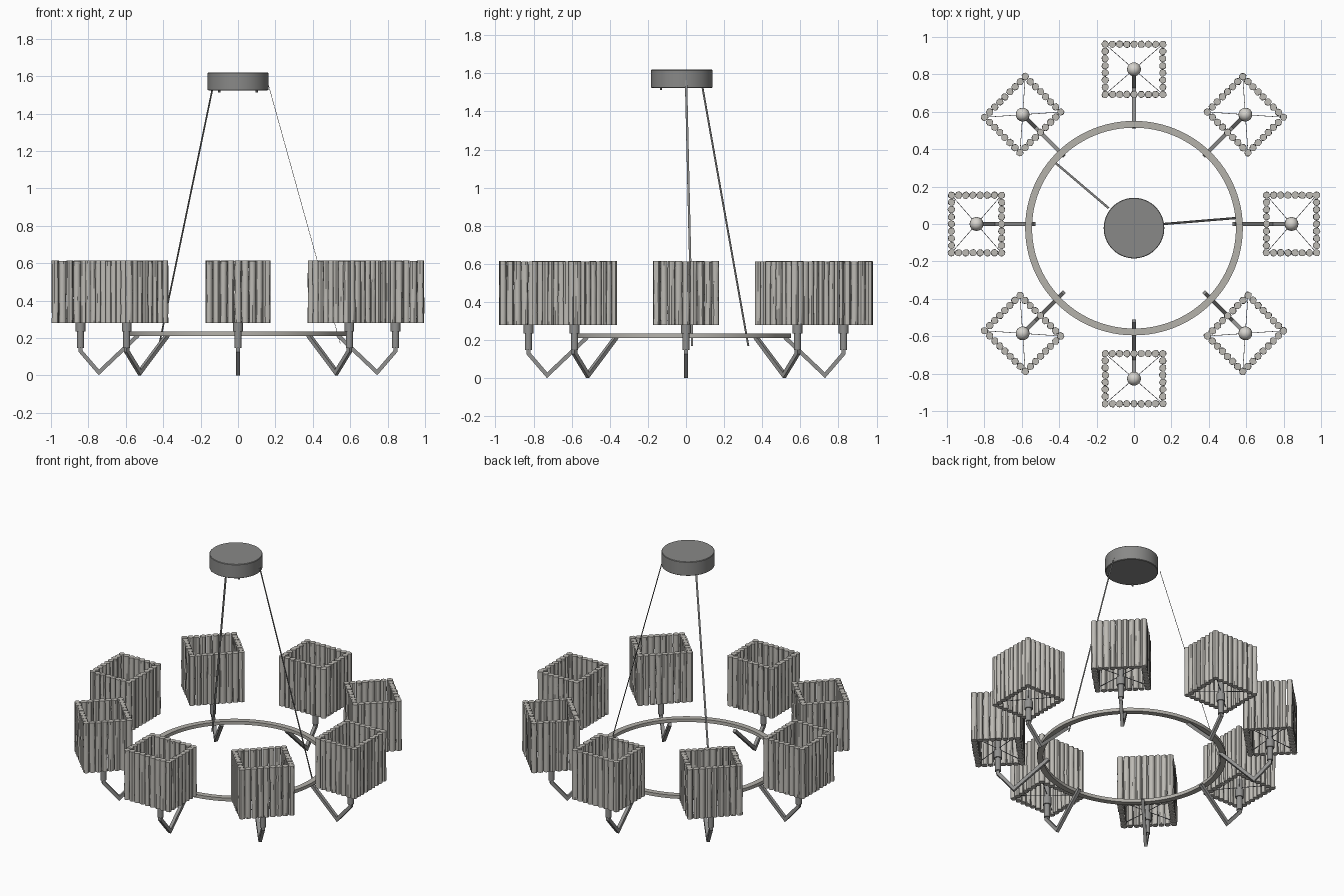
import bpy, bmesh, math, random
from mathutils import Vector, Matrix

if "Cube" in bpy.data.objects:
    bpy.data.objects.remove(bpy.data.objects["Cube"])

random.seed(4)

def mat(name, c):
    m = bpy.data.materials.new(name)
    m.diffuse_color = (*c, 1)
    m.use_nodes = True
    m.node_tree.nodes["Principled BSDF"].inputs["Base Color"].default_value = m.diffuse_color
    return m

WOOD = mat("weathered wood", (0.51, 0.495, 0.46))
RING = mat("warm grey metal", (0.46, 0.445, 0.41))
STEEL = mat("brushed steel", (0.28, 0.28, 0.275))
DARK = mat("dark grey metal", (0.25, 0.25, 0.245))
BULB = mat("bulb glass", (0.68, 0.66, 0.62))
WIRE = mat("blue grey wire", (0.20, 0.21, 0.24))

def finish(bm, name, material, smooth=True):
    bmesh.ops.recalc_face_normals(bm, faces=bm.faces)
    me = bpy.data.meshes.new(name)
    bm.to_mesh(me)
    bm.free()
    me.materials.append(material)
    ob = bpy.data.objects.new(name, me)
    bpy.context.collection.objects.link(ob)
    if smooth:
        bpy.ops.object.select_all(action='DESELECT')
        ob.select_set(True)
        bpy.context.view_layer.objects.active = ob
        bpy.ops.object.shade_smooth_by_angle(angle=math.radians(35))
    return ob

def skin(bm, rings):
    """Close a stack of vertex rings into a solid."""
    n = len(rings[0])
    for a, b in zip(rings, rings[1:]):
        for i in range(n):
            j = (i + 1) % n
            bm.faces.new((a[i], a[j], b[j], b[i]))
    bm.faces.new(rings[0])
    bm.faces.new(rings[-1])

def lathe(bm, profile, centre=(0, 0), n=20):
    """Solid of revolution from (radius, z) points."""
    skin(bm, [[bm.verts.new((centre[0] + r * math.cos(2 * math.pi * i / n),
                             centre[1] + r * math.sin(2 * math.pi * i / n), z))
               for i in range(n)] for r, z in profile])

def tube(bm, path, w, h, side):
    """Sweep a rectangular section along a path with mitred corners."""
    pts = [Vector(p) for p in path]
    side = Vector(side).normalized()
    rings = []
    for k, p in enumerate(pts):
        d1 = (p - pts[k - 1]).normalized() if k else (pts[1] - p).normalized()
        d2 = (pts[k + 1] - p).normalized() if k < len(pts) - 1 else d1
        t = (d1 + d2).normalized()
        up = side.cross(t).normalized() / max(0.3, t.dot(d1))
        rings.append([bm.verts.new(p + side * w * a + up * h * b)
                      for a, b in ((1, 1), (-1, 1), (-1, -1), (1, -1))])
    skin(bm, rings)

def stick(bm, x, y, z0, z1, r=0.0205, n=14, levels=6):
    """Upright twig with bark ridges."""
    ridge = [random.uniform(0.86, 1.0) for _ in range(n)]
    rings = []
    for k in range(levels):
        z = z0 + (z1 - z0) * k / (levels - 1)
        ring = []
        for i in range(n):
            a = 2 * math.pi * i / n
            rr = r * ridge[i] * random.uniform(0.92, 1.03)
            ring.append(bm.verts.new((x + rr * math.cos(a), y + rr * math.sin(a), z)))
        rings.append(ring)
    skin(bm, rings)

# ceiling canopy and its screws
CY = -0.022
bm = bmesh.new()
lathe(bm, [(0.158, 1.524), (0.162, 1.527), (0.162, 1.616), (0.159, 1.619)], (0, CY), 64)
finish(bm, "ceiling_canopy", DARK)
bm = bmesh.new()
for sx in (-0.1, 0.1):
    lathe(bm, [(0.006, 1.512), (0.006, 1.527)], (sx, CY - 0.11), 10)
finish(bm, "canopy_screws", DARK)

# flat suspension straps
bm = bmesh.new()
for top, low in [((-0.136, 0.085, 1.535), (-0.42, 0.327, 0.17)),
                 ((0.158, 0.0, 1.57), (0.547, 0.032, 0.17))]:
    d = Vector(low) - Vector(top)
    tube(bm, [top, low], 0.006, 0.0007, (-d.y, d.x, 0))
finish(bm, "suspension_straps", DARK, False)

# main ring, rectangular section
bm = bmesh.new()
n = 96
section = [(0.545, 0.212), (0.582, 0.212), (0.582, 0.234), (0.545, 0.234)]
rings = []
for i in range(n):
    a = 2 * math.pi * i / n
    rings.append([bm.verts.new((r * math.cos(a), CY + 0.985 * r * math.sin(a), z)) for r, z in section])
for i in range(n):
    a, b = rings[i], rings[(i + 1) % n]
    for j in range(4):
        k = (j + 1) % 4
        bm.faces.new((a[j], b[j], b[k], a[k]))
finish(bm, "main_ring", RING)

# eight lamps, built along +x about the lamp axis then turned into place
HX, HY = 0.134, 0.154     # stick centre half sizes, radial and tangential
NX, NY = 8, 9
for i in range(8):
    ang = i * math.pi / 4
    place = Matrix.Translation((0.842 * math.cos(ang), 0.827 * math.sin(ang), 0)) @ Matrix.Rotation(ang, 4, 'Z')

    # square shade made of twigs
    bm = bmesh.new()
    spots = [(HX * (2 * k / (NX - 1) - 1), s * HY) for k in range(NX) for s in (-1, 1)]
    spots += [(s * HX, HY * (2 * k / (NY - 1) - 1)) for k in range(1, NY - 1) for s in (-1, 1)]
    for x, y in spots:
        stick(bm, x, y, 0.28, 0.615 - random.uniform(0, .003))
    finish(bm, "twig_shade", WOOD).matrix_world = place

    # wire spider carrying the shade
    bm = bmesh.new()
    for sx in (-1, 1):
        for sy in (-1, 1):
            x, y = sx * HX, sy * HY
            tube(bm, [(0, 0, 0.305), (x, y, 0.305)], 0.0015, 0.0015, (-y, x, 0))
    finish(bm, "shade_wires", WIRE, False).matrix_world = place

    # bent arm
    bm = bmesh.new()
    tube(bm, [(-0.308, 0, 0.215), (-0.098, 0, 0.016), (0, 0, 0.13), (0, 0, 0.16)],
         0.0105, 0.0105, (0, 1, 0))
    finish(bm, "bent_arm", STEEL, False).matrix_world = place

    # stepped socket and candle sleeve
    bm = bmesh.new()
    lathe(bm, [(0.019, 0.147), (0.019, 0.235), (0.026, 0.235), (0.026, 0.29),
               (0.019, 0.29), (0.019, 0.36)])
    finish(bm, "lamp_socket", STEEL).matrix_world = place

    # bulb
    bm = bmesh.new()
    lathe(bm, [(0.015, 0.355), (0.017, 0.37), (0.03, 0.392), (0.037, 0.415), (0.036, 0.43),
               (0.028, 0.447), (0.016, 0.457), (0.004, 0.46)])
    finish(bm, "bulb", BULB).matrix_world = place
